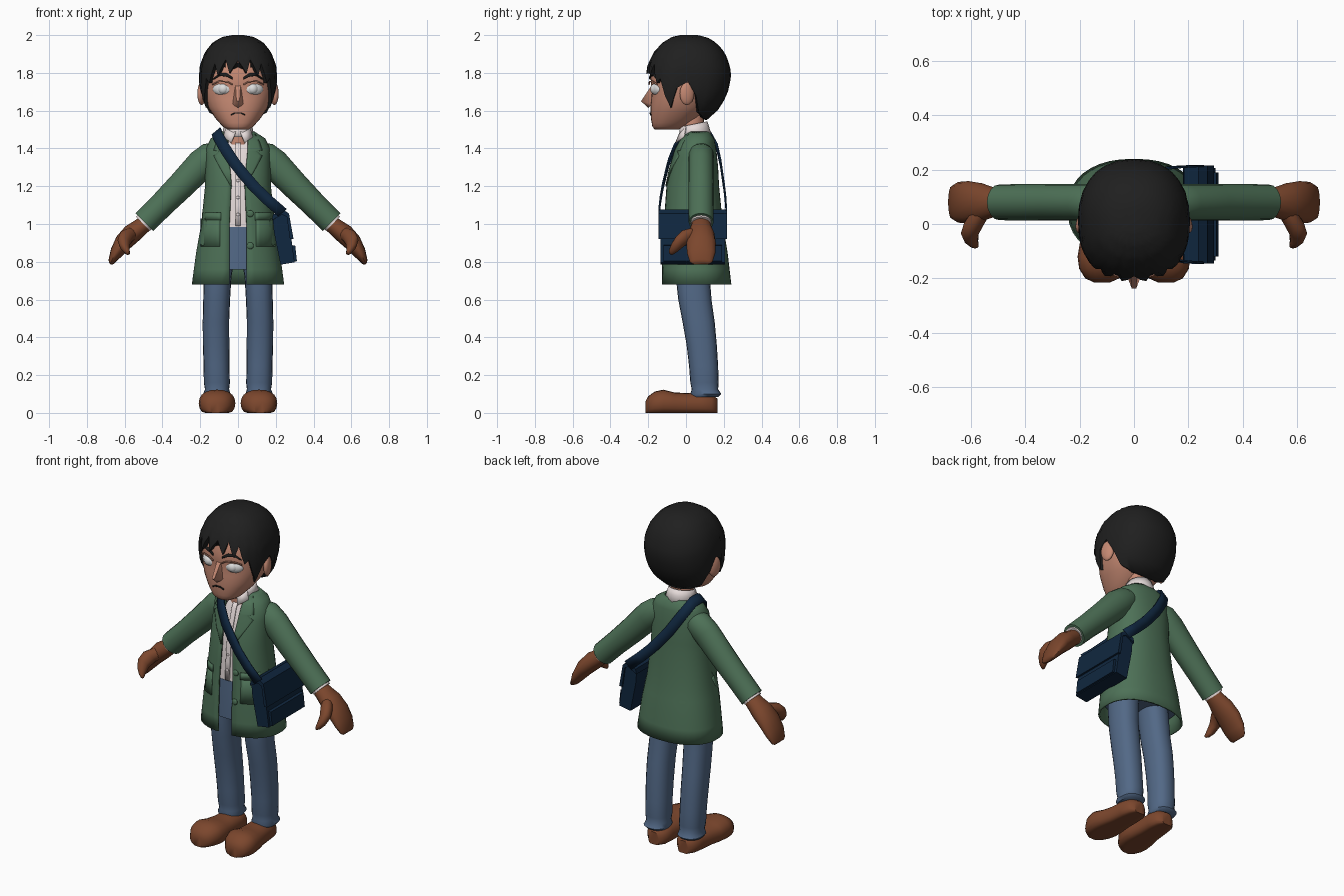
import bpy, bmesh, math
from mathutils import Vector

def material(name, rgb):
    m = bpy.data.materials.new(name)
    m.diffuse_color = (*rgb, 1)
    return m

SKIN = material("skin", (0.56, 0.25, 0.17))
HAIR = material("hair_black", (0.014, 0.014, 0.014))
GREEN = material("coat_green", (0.075, 0.165, 0.095))
DENIM = material("denim_blue", (0.085, 0.14, 0.24))
BROWN = material("leather_brown", (0.20, 0.062, 0.026))
NAVY = material("bag_navy", (0.005, 0.02, 0.05))
SHIRT = material("shirt_white", (0.78, 0.70, 0.69))
EYE = material("eye_white", (0.72, 0.72, 0.72))

def make(name, verts, faces, mat, thick=0, angle=50):
    me = bpy.data.meshes.new(name)
    me.from_pydata([tuple(v) for v in verts], [], faces)
    bm = bmesh.new()
    bm.from_mesh(me)
    bmesh.ops.recalc_face_normals(bm, faces=bm.faces)
    bm.to_mesh(me)
    bm.free()
    me.materials.append(mat)
    ob = bpy.data.objects.new(name, me)
    bpy.context.collection.objects.link(ob)
    if thick:
        mod = ob.modifiers.new("thickness", "SOLIDIFY")
        mod.thickness, mod.offset = thick, 0
    bpy.ops.object.select_all(action='DESELECT')
    ob.select_set(True)
    bpy.context.view_layer.objects.active = ob
    bpy.ops.object.shade_smooth_by_angle(angle=math.radians(angle))
    return ob

def loft(name, rings, mat, closed=True, caps=True, **kw):
    n = len(rings[0])
    faces = [(r*n+i, r*n+(i+1) % n, (r+1)*n+(i+1) % n, (r+1)*n+i)
             for r in range(len(rings)-1) for i in range(n if closed else n-1)]
    if caps and closed:
        faces += [tuple(range(n)), tuple(range((len(rings)-1)*n, len(rings)*n))]
    return make(name, [p for r in rings for p in r], faces, mat, **kw)

def spow(v, e):
    return math.copysign(abs(v) ** e, v)

def ring(c, u, v, n=20, p=2.0):
    c, u, v = Vector(c), Vector(u), Vector(v)
    return [c + u*spow(math.sin(a), 2/p) + v*spow(math.cos(a), 2/p)
            for a in (math.tau*i/n for i in range(n))]

# Section tables: height, half width, front y, back y
P = 2.3
def section(table, z):
    z = min(max(z, table[0][0]), table[-1][0])
    for a, b in zip(table, table[1:]):
        if z <= b[0]:
            t = (z-a[0]) / (b[0]-a[0])
            return [p+(q-p)*t for p, q in zip(a, b)]

def on_section(s, a, grow=0.0):
    """Point on a section at angle a, measured from the front."""
    cy, ry = (s[2]+s[3])/2, (s[3]-s[2])/2 + grow
    return Vector(((s[1]+grow)*spow(math.sin(a), 2/P), cy - ry*spow(math.cos(a), 2/P), s[0]))

def stack(table, zs, n=28, grow=0.0):
    return [[on_section(section(table, z), math.tau*i/n, grow) for i in range(n)] for z in zs]

def patch(name, table, edges, mat, lift=0.006, cols=5, thick=0.006):
    """Plate that follows the front of a table; edges are (xa, za, xb, zb)."""
    rows = []
    for xa, za, xb, zb in edges:
        row = []
        for i in range(cols+1):
            t = i/cols
            x, z = xa+(xb-xa)*t, za+(zb-za)*t
            s = section(table, z)
            k = max(0, 1-(abs(x)/s[1])**P) ** (1/P)
            row.append(Vector((x, (s[2]+s[3])/2-(s[3]-s[2])/2*k-lift, z)))
        rows.append(row)
    return loft(name, rows, mat, closed=False, thick=thick)

def ball(name, c, r, mat, rz=0):
    bpy.ops.mesh.primitive_uv_sphere_add(segments=20, ring_count=12, location=c, rotation=(0, 0, rz))
    ob = bpy.context.object
    ob.name, ob.scale = name, r
    ob.data.materials.append(mat)
    bpy.ops.object.shade_smooth()
    return ob

COAT = [(0.68, .24, -.125, .235), (0.85, .217, -.122, .215), (1.0, .19, -.115, .19),
        (1.2, .17, -.10, .17), (1.3, .168, -.08, .165), (1.4, .165, -.05, .155),
        (1.45, .14, -.022, .145), (1.485, .085, .0, .12)]
GAP = [(0.68, .045), (1.0, .045), (1.2, .036), (1.3, .045), (1.4, .055), (1.485, .05)]
HEAD = [(1.50, .055, -.165, -.04), (1.515, .08, -.178, -.01), (1.56, .12, -.186, .06),
        (1.62, .16, -.188, .12), (1.70, .187, -.182, .16), (1.78, .188, -.188, .19),
        (1.86, .175, -.165, .19), (1.94, .12, -.10, .13)]
HAIRS = [(1.55, .13, -.185, .11), (1.59, .165, -.19, .16), (1.64, .193, -.2, .195),
         (1.70, .205, -.21, .222), (1.78, .207, -.216, .24), (1.84, .202, -.205, .232),
         (1.91, .175, -.17, .205), (1.96, .135, -.125, .16), (1.99, .085, -.075, .11),
         (2.0, .03, -.03, .06)]

# Coat, open down the front
rings = []
for z in [0.68, .76, .85, .92, 1.0, 1.1, 1.2, 1.25, 1.3, 1.35, 1.4, 1.43, 1.45, 1.47, 1.485]:
    s, g = section(COAT, z), section(GAP, z)[1]
    a0 = math.asin((g/s[1]) ** (P/2))
    rings.append([on_section(s, a0+(math.tau-2*a0)*i/36) for i in range(37)])
loft("coat", rings, GREEN, closed=False, thick=0.01)

# Shirt and trouser top inside the coat
loft("shirt", stack(COAT, [.96, 1.1, 1.2, 1.3, 1.4, 1.45, 1.48], grow=-.02), SHIRT)
loft("trouser_top", stack(COAT, [.76, .85, .93, .985], grow=-.018), DENIM)
patch("shirt_placket", COAT, [(-.014, z, .014, z) for z in (.99, 1.1, 1.2, 1.3, 1.4, 1.44)], SHIRT, lift=-.013)
for z in (1.05, 1.14, 1.23):
    ball("shirt_button", (0, section(COAT, z)[2]+.009, z), (.008, .004, .008), SHIRT)

# Neck and shirt collar
loft("neck", [ring((0, .035, z), (.062, 0, 0), (0, .06, 0)) for z in (1.42, 1.58)], SKIN)
loft("collar_band", [ring((0, y, z), (r, 0, 0), (0, r, t)) for z, y, r, t in
     ((1.46, .05, .085, .0), (1.50, .045, .076, .01), (1.528, .04, .07, .014))],
     SHIRT, caps=False, thick=.006)
for s in (1, -1):
    make("collar_point", [(s*.062, .0, 1.515), (s*.008, -.028, 1.495), (s*.035, -.055, 1.43),
                          (s*.078, -.01, 1.46)], [(0, 1, 2, 3)], SHIRT, thick=.005)

for s in (1, -1):
    # Lapels, pockets and pocket flaps
    patch("lapel", COAT, [(s*a, z, s*b, z) for z, a, b in
          ((1.20, .033, .038), (1.28, .04, .085), (1.36, .048, .128), (1.385, .05, .10),
           (1.39, .05, .128), (1.43, .052, .115), (1.475, .05, .09))], GREEN, lift=.008)
    patch("pocket", COAT, [(s*.095, z, s*.195, z) for z in (.88, .95, 1.03)], GREEN)
    patch("pocket_flap", COAT, [(s*.09, z, s*.187, z) for z in (1.02, 1.06)], GREEN, lift=.01)

    # Sleeve, shirt cuff and mitten hand
    d = Vector((.71, 0, .71))
    arm = [(.08, 1.40, .045), (.13, 1.37, .075), (.19, 1.32, .08), (.30, 1.205, .073),
           (.40, 1.105, .067), (.495, 1.01, .066)]
    def limb(rows, y=.08):
        return [ring((s*x, y, z), (s*d.x*t, 0, d.z*t), (0, w, 0), 16) for x, z, t, w in rows]
    loft("sleeve", limb([(x, z, r, min(r, .068)) for x, z, r in arm]), GREEN)
    loft("shirt_cuff", limb([(.48, 1.025, .052, .055), (.503, 1.002, .052, .055)]), SHIRT)
    loft("hand", limb([(.47, 1.02, .042, .045), (.515, .985, .046, .054), (.56, .95, .052, .07),
                       (.61, .90, .047, .078), (.648, .845, .034, .075), (.672, .80, .018, .06),
                       (.678, .79, .008, .045)]), BROWN)
    loft("thumb", [ring((s*x, y, z), (s*r, 0, r*.3), (0, r*.6, -r*.8), 12) for x, y, z, r in
         ((.56, .05, .95, .035), (.59, .0, .935, .037), (.605, -.035, .905, .033),
          (.60, -.062, .873, .026), (.588, -.08, .85, .016), (.583, -.086, .843, .006))], BROWN)

    # Trouser legs with creased hems
    loft("trouser_leg", [ring((s*x, y, z), (w, 0, 0), (0, dd, 0), 20, 2.3) for z, x, w, y, dd in
         ((.085, .111, .062, .10, .072), (.10, .112, .072, .105, .082), (.125, .111, .064, .10, .07),
          (.16, .112, .069, .098, .075), (.25, .114, .068, .093, .077), (.36, .116, .07, .083, .08),
          (.48, .117, .07, .067, .085), (.60, .113, .071, .047, .088), (.72, .108, .073, .036, .09),
          (.82, .095, .078, .036, .09))], DENIM)

    # Shoes, flat underneath
    rows = []
    for y, x, w, h in ((-.215, .118, .03, .06), (-.20, .117, .063, .088), (-.165, .115, .087, .113),
                       (-.12, .111, .097, .123), (-.06, .108, .09, .108), (0, .104, .078, .105),
                       (.08, .1, .073, .108), (.135, .098, .065, .098), (.167, .098, .035, .075)):
        r = ring((s*x, y, h*.42), (w, 0, 0), (0, 0, h*.58), 20, 2.3)
        for p in r:
            p.z = max(p.z, 0)
        rows.append(r)
    loft("shoe", rows, BROWN)

    # Ears, eyes and eyebrows
    ball("ear", (s*.193, .005, 1.69), (.02, .04, .06), SKIN, s*.3)
    ball("eye", (s*.083, -.150, 1.714), (.053, .03, .036), EYE, s*.35)
    ball("iris", (s*.079, -.165, 1.715), (.028, .024, .028), EYE, s*.3)
    patch("eyebrow", HEAD, [(s*x, z, s*x, z+h) for x, z, h in
          ((.03, 1.766, .012), (.06, 1.78, .018), (.095, 1.785, .014), (.13, 1.765, .005))],
          HAIR, cols=2)
    patch("eyelid_line", HEAD, [(s*x, z, s*x, z+.007) for x, z in
          ((.03, 1.735), (.055, 1.75), (.10, 1.752), (.135, 1.735))], SKIN, cols=1, lift=.012)

# Coat buttons
for z in (1.055, .885):
    ball("coat_button", (.065, section(COAT, z)[2]-.004, z), (.018, .008, .018), GREEN)

# Head, nose and mouth
loft("head", stack(HEAD, [1.5, 1.515, 1.535, 1.56, 1.59, 1.62, 1.66, 1.70, 1.74, 1.78, 1.82, 1.86, 1.9, 1.94]), SKIN)
make("nose", [(-.014, -.175, 1.745), (.014, -.175, 1.745), (.032, -.175, 1.635), (-.032, -.175, 1.635),
              (-.008, -.238, 1.65), (.008, -.238, 1.65), (0, -.20, 1.615)],
     [(0, 1, 5, 4), (1, 2, 5), (0, 4, 3), (4, 5, 6), (5, 2, 6), (4, 6, 3), (3, 6, 2), (0, 3, 2, 1)], SKIN, angle=60)
patch("mouth", HEAD, [(x, z, x, z+.007) for x, z in ((-.036, 1.575), (-.015, 1.584), (.015, 1.584), (.036, 1.575))],
      HAIR, cols=1, lift=.003)

# Hair cap with pointed fringe and sideburns: angle from front, lower edge height
EDGE = [(0, 1.865), (10, 1.795), (17, 1.87), (28, 1.785), (35, 1.85), (45, 1.745), (52, 1.77),
        (60, 1.68), (70, 1.615), (78, 1.72), (90, 1.755), (101, 1.68), (115, 1.59), (140, 1.56), (180, 1.55)]
half = sorted({a for a, _ in EDGE} | {5, 22, 32, 40, 65, 128, 152, 166})
angles = half + [360-a for a in reversed(half[1:-1])]
cols = [(math.radians(a), section(EDGE, min(a, 360-a))[1]) for a in angles]
rings = []
for k in range(15):
    f = (k/14) ** 1.7
    rings.append([on_section(section(HAIRS, 2-(2-b)*f), a) for a, b in cols])
rings.append([Vector((p.x*.84, p.y*.84, p.z+.004)) for p in rings[-1]])
loft("hair", rings, HAIR, angle=60)

# Shoulder bag: leaning body, flap and front pocket
def prism(name, poly, y0, y1, mat):
    loft(name, [[(x, y, z) for x, z in poly] for y in (y0, y1)], mat, angle=25)

prism("bag_body", [(.225, .785), (.30, .797), (.265, 1.045), (.235, 1.06), (.185, 1.02), (.19, .96)], -.135, .207, NAVY)
prism("bag_flap", [(.294, .92), (.27, 1.055), (.238, 1.078), (.185, 1.05), (.18, 1.02), (.235, 1.05),
                   (.258, 1.038), (.275, .92)], -.145, .216, NAVY)
prism("bag_pocket", [(.285, .80), (.312, .803), (.303, .885), (.275, .89)], -.12, .19, NAVY)

# Strap over the far shoulder
front = [(.235, -.143, 1.06), (.16, -.136, 1.125), (.088, -.124, 1.195), (.03, -.108, 1.262),
         (-.02, -.092, 1.325), (-.072, -.06, 1.405), (-.108, -.01, 1.468)]
back = [(-.108, .13, 1.468), (-.072, .165, 1.405), (-.02, .183, 1.325), (.03, .192, 1.262),
        (.088, .202, 1.195), (.16, .21, 1.125), (.235, .214, 1.06)]
path = front + [(-.115, .03, 1.49), (-.115, .095, 1.49)] + back
w = Vector((.023, 0, .019))
loft("strap", [[Vector(p)-w, Vector(p)+w] for p in path], NAVY, closed=False, thick=.007)
